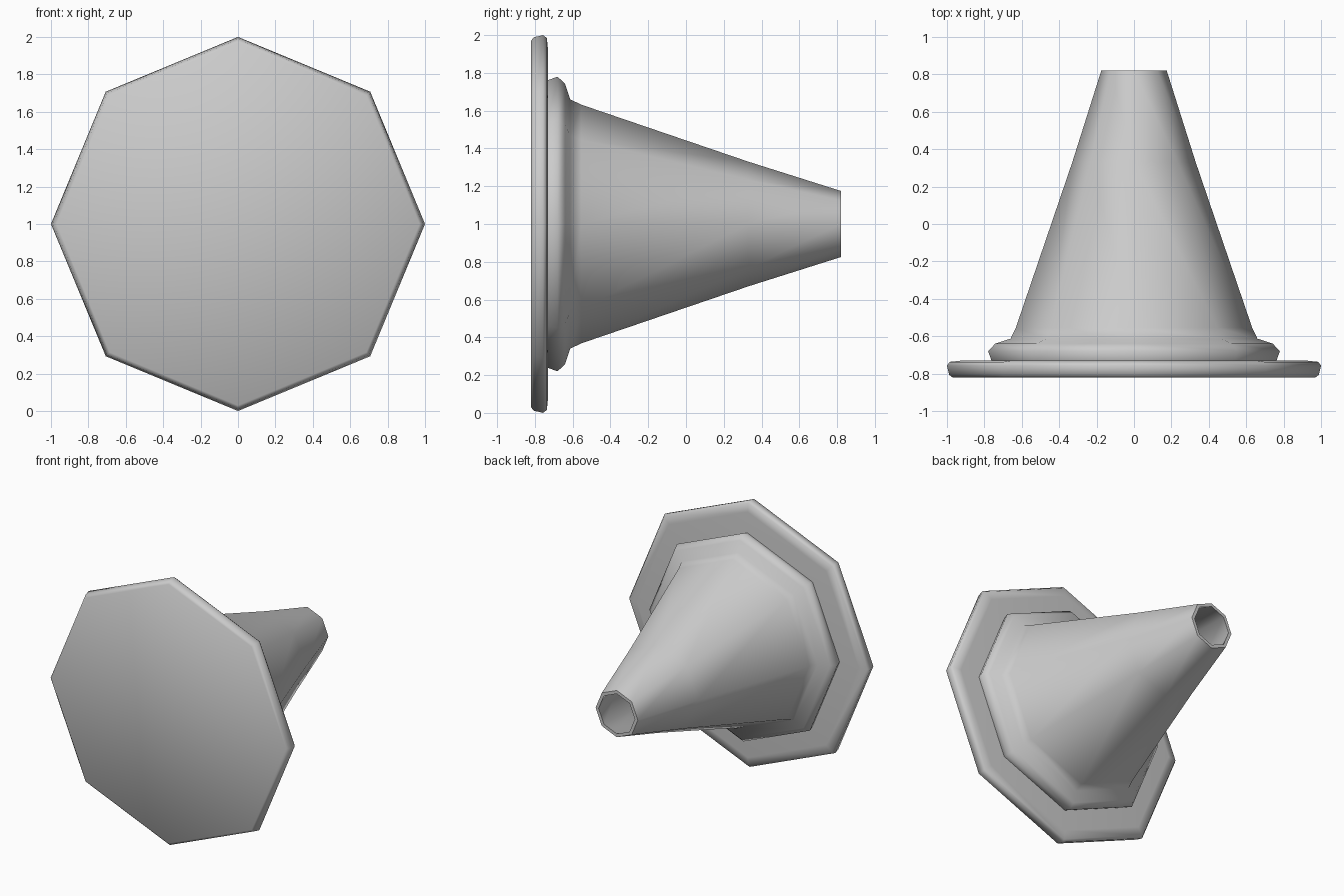
import bpy, math

if "Cube" in bpy.data.objects:
    bpy.data.objects.remove(bpy.data.objects["Cube"])

SIDES = 8


def lathe(name, profile, cap_start=False, cap_end=False, closed=False):
    """Revolve (radius, y) points around the horizontal axis at z = 1."""
    verts, faces = [], []
    for r, y in profile:
        for i in range(SIDES):
            a = 2 * math.pi * i / SIDES
            verts.append((r * math.cos(a), y, 1 + r * math.sin(a)))
    n = len(profile)
    for k in range(n if closed else n - 1):
        a, b = k * SIDES, ((k + 1) % n) * SIDES
        for i in range(SIDES):
            j = (i + 1) % SIDES
            faces.append((a + i, b + i, b + j, a + j))
    if cap_start:
        faces.append(tuple(range(SIDES)))
    if cap_end:
        faces.append(tuple(reversed(range((n - 1) * SIDES, n * SIDES))))
    mesh = bpy.data.meshes.new(name)
    mesh.from_pydata(verts, [], faces)
    obj = bpy.data.objects.new(name, mesh)
    bpy.context.collection.objects.link(obj)
    bpy.ops.object.select_all(action='DESELECT')
    obj.select_set(True)
    bpy.context.view_layer.objects.active = obj
    # consistent outward normals
    bpy.ops.object.mode_set(mode='EDIT')
    bpy.ops.mesh.select_all(action='SELECT')
    bpy.ops.mesh.normals_make_consistent(inside=False)
    bpy.ops.object.mode_set(mode='OBJECT')
    bpy.ops.object.shade_smooth_by_angle(angle=math.radians(62))
    return obj


# Flat octagonal foot with a rounded rim
lathe("base_plate", [(0.97, -0.82), (0.988, -0.807), (1.0, -0.757),
                     (0.985, -0.737), (0.92, -0.73)],
      cap_start=True, cap_end=True)

# Stepped collar and tapering body, one wall with a hollow open tip
lathe("cone_body", [(0.76, -0.735), (0.78, -0.68), (0.742, -0.64),
                    (0.66, -0.613), (0.632, -0.555), (0.33, 0.33),
                    (0.175, 0.82), (0.15, 0.82), (0.30, 0.33),
                    (0.60, -0.555), (0.60, -0.735)],
      closed=True)
